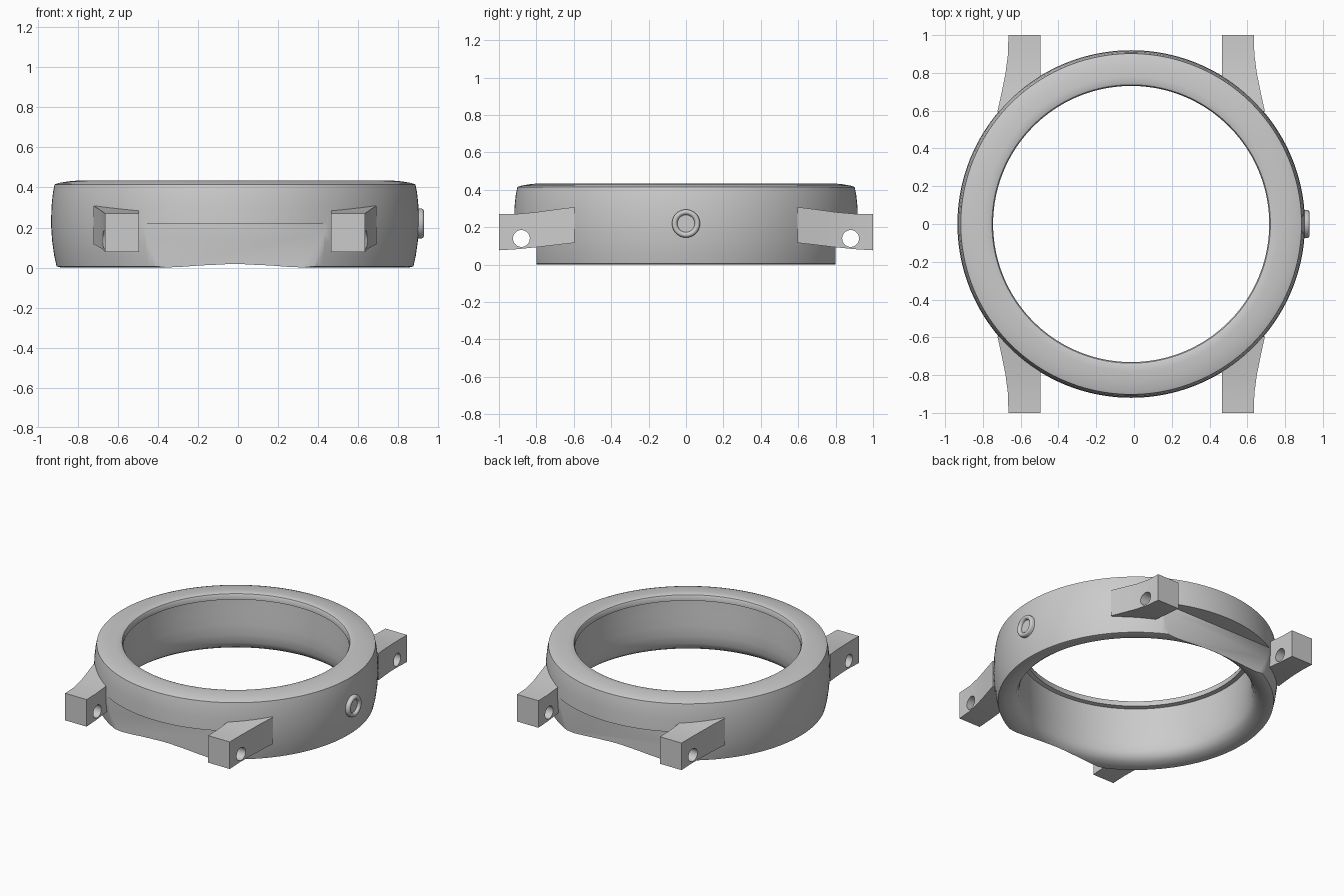
import bpy, bmesh, math
from mathutils import Matrix, Vector

cube = bpy.data.objects.get("Cube")
if cube:
    bpy.data.objects.remove(cube)

CX = -0.015  # ring centre in x

steel = bpy.data.materials.new("grey_metal")
steel.use_nodes = True
colour = (0.6, 0.6, 0.6, 1)
steel.diffuse_color = colour
steel.node_tree.nodes["Principled BSDF"].inputs["Base Color"].default_value = colour


def make(name, bm):
    bmesh.ops.recalc_face_normals(bm, faces=bm.faces)
    me = bpy.data.meshes.new(name)
    bm.to_mesh(me)
    bm.free()
    me.materials.append(steel)
    ob = bpy.data.objects.new(name, me)
    bpy.context.collection.objects.link(ob)
    return ob


def smooth(ob, degrees):
    ob.data.polygons.foreach_set("use_smooth", [True] * len(ob.data.polygons))
    ob.data.set_sharp_from_angle(angle=math.radians(degrees))


def lathe(profile, steps):
    """Closed ring: spin (radius, z) points about the z axis."""
    bm = bmesh.new()
    rings = []
    for i in range(steps):
        a = math.tau * i / steps
        rings.append([bm.verts.new((r * math.cos(a), r * math.sin(a), z)) for r, z in profile])
    n = len(profile)
    for i in range(steps):
        p, q = rings[i], rings[(i + 1) % steps]
        for j in range(n):
            k = (j + 1) % n
            bm.faces.new((p[j], q[j], q[k], p[k]))
    return bm


def cut(ob, cutters):
    """Subtract the cutters, bake the result and remove them."""
    for c in cutters:
        c.hide_render = True
        mod = ob.modifiers.new("cut", 'BOOLEAN')
        mod.operation = 'DIFFERENCE'
        mod.solver = 'EXACT'
        mod.object = c
    bpy.context.view_layer.update()
    dg = bpy.context.evaluated_depsgraph_get()
    me = bpy.data.meshes.new_from_object(ob.evaluated_get(dg))
    ob.modifiers.clear()
    ob.data = me
    for c in cutters:
        bpy.data.objects.remove(c)


# Case ring: outer wall, domed top, inner lip, inner wall, rounded bottom
profile = [(0.87, 0.0), (0.892, 0.006), (0.904, 0.06), (0.914, 0.13), (0.92, 0.22),
           (0.917, 0.31), (0.91, 0.375), (0.902, 0.415), (0.88, 0.423), (0.83, 0.431),
           (0.78, 0.435), (0.75, 0.434), (0.737, 0.429), (0.731, 0.418), (0.731, 0.39),
           (0.76, 0.385), (0.757, 0.3), (0.75, 0.2), (0.75, 0.13), (0.758, 0.07),
           (0.775, 0.035), (0.805, 0.014), (0.84, 0.004)]
bm = lathe(profile, 160)
bmesh.ops.translate(bm, verts=bm.verts, vec=(CX, 0, 0))
case = make("case_ring", bm)

# Flat strap clearances on the lower front and back
boxes = []
for s in (-1, 1):
    bm = bmesh.new()
    bmesh.ops.create_cube(bm, matrix=Matrix.Translation((CX, s * 1.0, 0.02))
                          @ Matrix.Diagonal((1.4, 0.4, 0.4, 1)))
    boxes.append(make("clearance_cutter", bm))
cut(case, boxes)
smooth(case, 35)

# Lugs: sections along y as (y, inner x, outer x, bottom z, top z)
sections = [(1.0, 0.48, 0.65, 0.077, 0.27), (0.9, 0.48, 0.652, 0.083, 0.272),
            (0.8, 0.48, 0.665, 0.093, 0.281), (0.7, 0.48, 0.685, 0.105, 0.295),
            (0.595, 0.6, 0.708, 0.117, 0.308)]
for sx, side in ((1, "left"), (-1, "right")):
    for sy, end in ((-1, "front"), (1, "back")):
        bm = bmesh.new()
        loops = []
        for y, xi, xo, lo, hi in sections:
            loops.append([bm.verts.new((CX + sx * x, sy * y, z))
                          for x, z in ((xi, lo), (xo, lo), (xo, hi), (xi, hi))])
        for a, b in zip(loops, loops[1:]):
            for j in range(4):
                k = (j + 1) % 4
                bm.faces.new((a[j], a[k], b[k], b[j]))
        bm.faces.new(loops[0])
        bm.faces.new(loops[-1])
        lug = make(f"{end}_{side}_lug", bm)
        # Spring bar hole
        bm = bmesh.new()
        bmesh.ops.create_cone(bm, cap_ends=True, segments=32, radius1=0.045, radius2=0.045,
                              depth=0.6, matrix=Matrix.Translation((CX + sx * 0.57, sy * 0.88, 0.14))
                              @ Matrix.Rotation(math.pi / 2, 4, 'Y'))
        cut(lug, [make("hole_cutter", bm)])
        smooth(lug, 30)

# Crown collar: rounded ring on the left side with a recessed centre
collar = [(0.046, -0.04), (0.075, -0.04), (0.075, 0.018), (0.071, 0.026), (0.063, 0.03),
          (0.056, 0.029), (0.049, 0.024), (0.046, 0.016)]
to_side = Matrix.Translation((0.9, 0, 0.22)) @ Matrix.Rotation(math.pi / 2, 4, 'Y')
bm = lathe(collar, 48)
bmesh.ops.transform(bm, matrix=to_side, verts=bm.verts)
smooth(make("crown_collar", bm), 40)

bm = bmesh.new()
bmesh.ops.create_cone(bm, cap_ends=True, segments=48, radius1=0.048, radius2=0.048, depth=0.05,
                      matrix=to_side @ Matrix.Translation((0, 0, -0.015)))
smooth(make("crown_centre", bm), 40)
